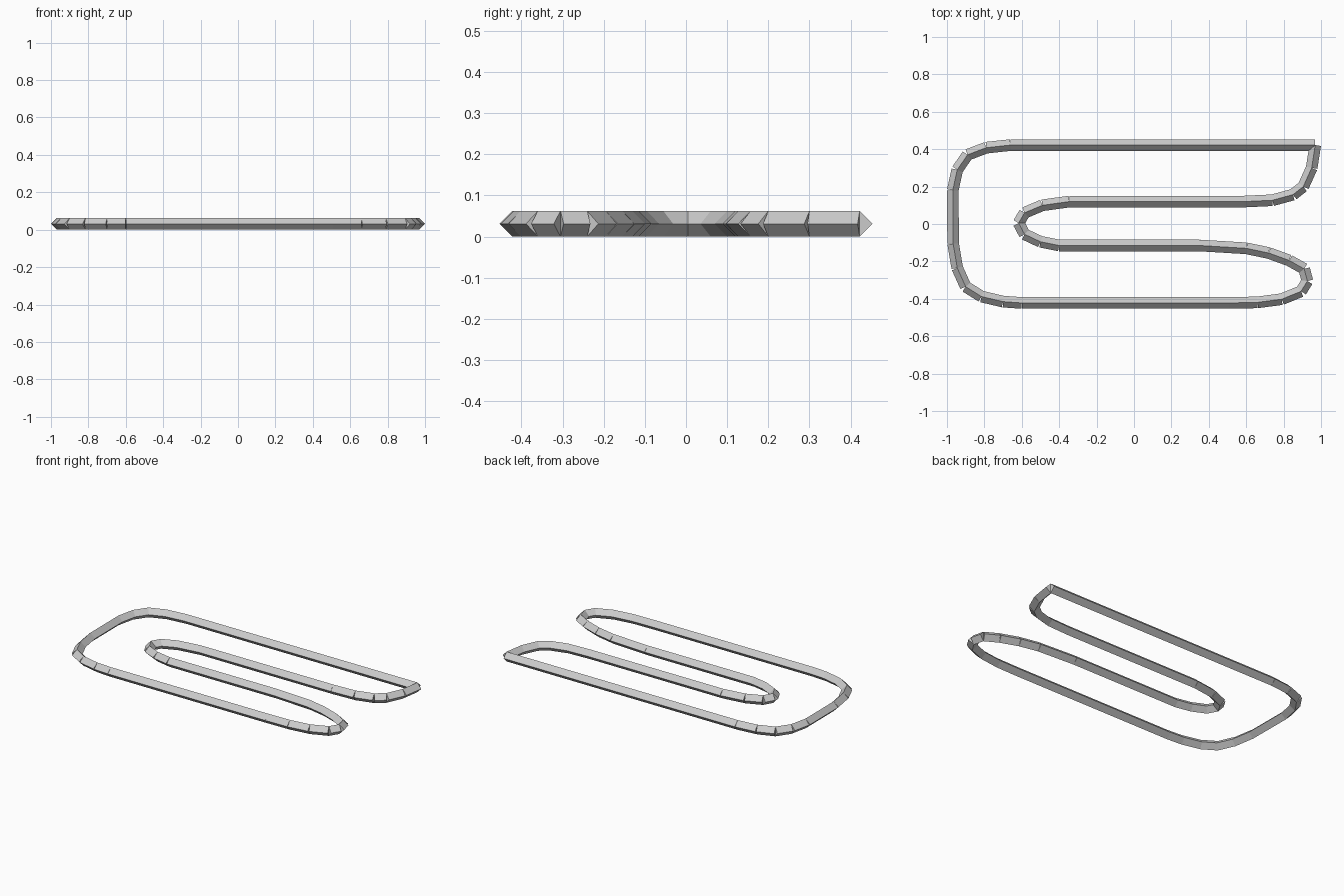
import bpy, bmesh
from mathutils import Vector, Matrix

cube = bpy.data.objects.get("Cube")
if cube:
    bpy.data.objects.remove(cube, do_unlink=True)

RADIUS = 0.031

steel = bpy.data.materials.new("steel_grey")
steel.use_nodes = True
colour = (0.6, 0.6, 0.6, 1)
steel.diffuse_color = colour
steel.node_tree.nodes["Principled BSDF"].inputs["Base Color"].default_value = colour


def wire_piece(name, points):
    """Chain of straight, capped, diamond-section rods joining the points."""
    bm = bmesh.new()
    path = [Vector((x, y, RADIUS)) for x, y in points]
    for a, b in zip(path, path[1:]):
        along = b - a
        matrix = (Matrix.Translation((a + b) / 2)
                  @ along.to_track_quat("Z", "Y").to_matrix().to_4x4())
        bmesh.ops.create_cone(bm, cap_ends=True, segments=4, radius1=RADIUS,
                              radius2=RADIUS, depth=along.length, matrix=matrix)
    mesh = bpy.data.meshes.new(name)
    bm.to_mesh(mesh)
    bm.free()
    mesh.materials.append(steel)
    obj = bpy.data.objects.new(name, mesh)
    bpy.context.collection.objects.link(obj)


# Bends of the wire, in order along its length
hook = [(.969, .422), (.95, .3), (.905, .2), (.85, .157), (.74, .127), (.59, .12)]
inner_bend = [(-.345, .12), (-.49, .1), (-.585, .06), (-.617, .005),
              (-.585, -.055), (-.5, -.095), (-.4, -.115)]
right_bend = [(.35, -.115), (.6, -.13), (.72, -.155), (.83, -.195), (.91, -.24),
              (.927, -.305), (.893, -.36), (.79, -.402), (.66, -.419), (.51, -.422)]
outer_bend = [(-.6, -.422), (-.7, -.415), (-.815, -.388), (-.9, -.335),
              (-.945, -.235), (-.967, -.105), (-.969, .18), (-.945, .29),
              (-.89, .37), (-.79, .408), (-.66, .422)]

wire_piece("hook_end", hook)
wire_piece("inner_upper_rod", [hook[-1], inner_bend[0]])
wire_piece("inner_bend", inner_bend)
wire_piece("inner_lower_rod", [inner_bend[-1], right_bend[0]])
wire_piece("right_bend", right_bend)
wire_piece("front_rod", [right_bend[-1], outer_bend[0]])
wire_piece("outer_bend", outer_bend)
wire_piece("back_rod", [outer_bend[-1], hook[0]])
